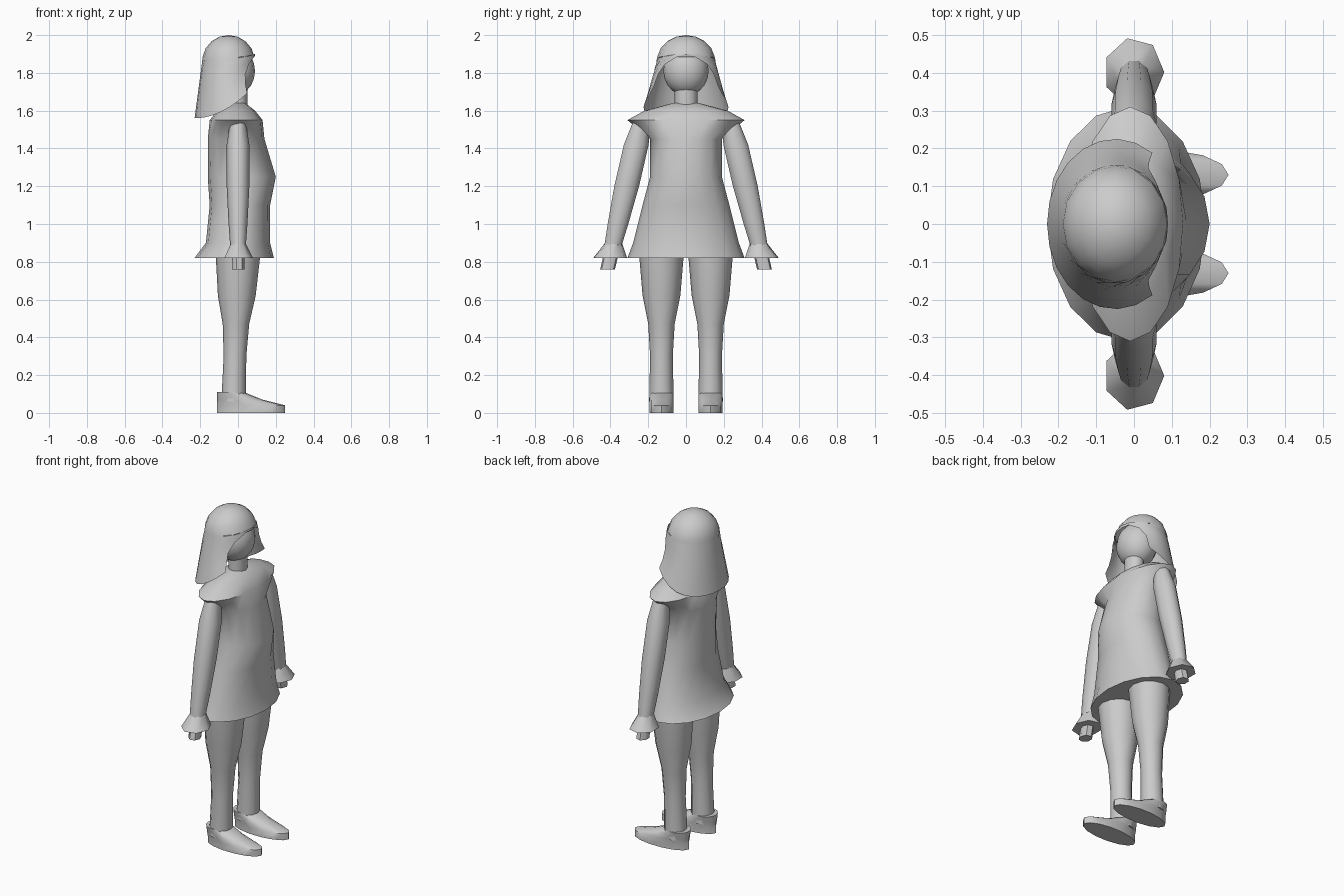
import bpy
import bmesh
import math

default_cube = bpy.data.objects.get("Cube")
if default_cube:
    bpy.data.objects.remove(default_cube, do_unlink=True)

# One plain grey for the whole figure
grey = bpy.data.materials.new("plain grey")
grey.use_nodes = True
colour = (.6, .6, .6, 1)
grey.diffuse_color = colour
grey.node_tree.nodes["Principled BSDF"].inputs["Base Color"].default_value = colour


def shade(obj):
    """Give the active object its material and smooth shading with creases."""
    obj.data.materials.append(grey)
    bpy.ops.object.shade_smooth_by_angle(angle=math.radians(50))


def finish(name, bm):
    """Turn a bmesh into a shaded object."""
    bmesh.ops.recalc_face_normals(bm, faces=bm.faces)
    mesh = bpy.data.meshes.new(name)
    bm.to_mesh(mesh)
    bm.free()
    obj = bpy.data.objects.new(name, mesh)
    bpy.context.collection.objects.link(obj)
    bpy.ops.object.select_all(action="DESELECT")
    obj.select_set(True)
    bpy.context.view_layer.objects.active = obj
    shade(obj)


def bridge(bm, first, second):
    """Fill the strip between two rows of vertices."""
    pairs = list(zip(first, second))
    for (a, b), (c, d) in zip(pairs, pairs[1:]):
        bm.faces.new((a, c, d, b))


def loft(name, ovals, sides):
    """Join level ovals, each given as centre x, centre y, z, radius x, radius y."""
    bm = bmesh.new()
    rings = []
    for cx, cy, z, rx, ry in ovals:
        angles = [math.tau * i / sides for i in range(sides)]
        rings.append([
            bm.verts.new((cx + rx * math.cos(a), cy + ry * math.sin(a), z))
            for a in angles
        ])
    for lower, upper in zip(rings, rings[1:]):
        bridge(bm, lower + lower[:1], upper + upper[:1])
    bm.faces.new(rings[0])
    bm.faces.new(rings[-1])
    finish(name, bm)


def arm_part(name, side, profile, sides):
    """Loft a z and radius profile along the outward slope of the arm."""
    ovals = [(0, side * (.59 - .23 * z), z, r, r * 1.15) for z, r in profile]
    loft(name, ovals, sides)


# Flared dress with a broad shoulder yoke: z, centre x, radius x, radius y
dress_profile = [
    (.82, -.02, .21, .31),
    (.9, 0, .17, .28),
    (1.1, .01, .16, .23),
    (1.25, .02, .18, .19),
    (1.45, -.01, .15, .19),
    (1.55, -.01, .14, .31),
    (1.6, -.01, .1, .22),
    (1.64, 0, .04, .07),
]
loft("dress", [(cx, 0, z, rx, ry) for z, cx, rx, ry in dress_profile], sides=16)

# Neck and face
loft("neck", [(0, 0, z, .05, .06) for z in (1.6, 1.75)], sides=12)
bpy.ops.mesh.primitive_uv_sphere_add(segments=16, ring_count=10, radius=1)
head = bpy.context.object
head.name = "head"
head.location = (-.02, 0, 1.81)
head.scale = (.11, .12, .13)
shade(head)


def hair_row(bm, z, rx, ry, arc, lift):
    """Place one row of hair around the back, rising towards the face."""
    steps = 16
    row = []
    for i in range(steps + 1):
        t = arc * (2 * i / steps - 1)
        rise = lift * (1 - math.cos(t)) ** 2
        row.append(bm.verts.new((-.05 - rx * math.cos(t), ry * math.sin(t), z + rise)))
    return row


# Hair: a closed dome, then a widening curtain that opens around the face
bm = bmesh.new()
hair = []
for step in range(5):
    a = math.radians(20 * step)
    r = math.sin(a)
    hair.append(hair_row(bm, 1.86 + .14 * math.cos(a), .14 * r, .155 * r, math.pi, 0))
curtain_steps = 6
for step in range(curtain_steps):
    s = (step / (curtain_steps - 1)) ** 2
    arc = 2.15 + (math.pi - 2.15) * (1 - s) ** 8
    z = 1.86 - .3 * s
    hair.append(hair_row(bm, z, .14 + .04 * s, .155 + .07 * s, arc, .01 + .045 * s * s))
for upper, lower in zip(hair, hair[1:]):
    bridge(bm, upper, lower)
bmesh.ops.remove_doubles(bm, verts=bm.verts, dist=.001)
finish("hair", bm)

# Limb profiles, each a list of z and radius
arm_profile = [(.86, .04), (1, .05), (1.2, .06), (1.42, .06), (1.55, .04)]
leg_profile = [(.06, .065), (.3, .06), (.47, .07), (.62, .1), (.86, .12)]
shoe_profile = [(0, .18), (.04, .18), (.07, .12), (.11, .07)]
hip = .13

for label, side in (("left", 1), ("right", -1)):
    # Arm, flared cuff and small fist
    arm_part(label + "_arm", side, arm_profile, sides=10)
    arm_part(label + "_cuff", side, [(.82, .08), (.9, .04)], sides=7)
    arm_part(label + "_hand", side, [(.76, .035), (.83, .035)], sides=7)

    # Leg tapering to the ankle, leaning slightly back
    leg = [(.03 * z - .025, side * hip, z, r, r) for z, r in leg_profile]
    loft(label + "_leg", leg, sides=12)

    # Long shoe with every level lined up at the heel
    shoe = [(r - .11, side * hip, z, r, .066) for z, r in shoe_profile]
    loft(label + "_shoe", shoe, sides=14)
